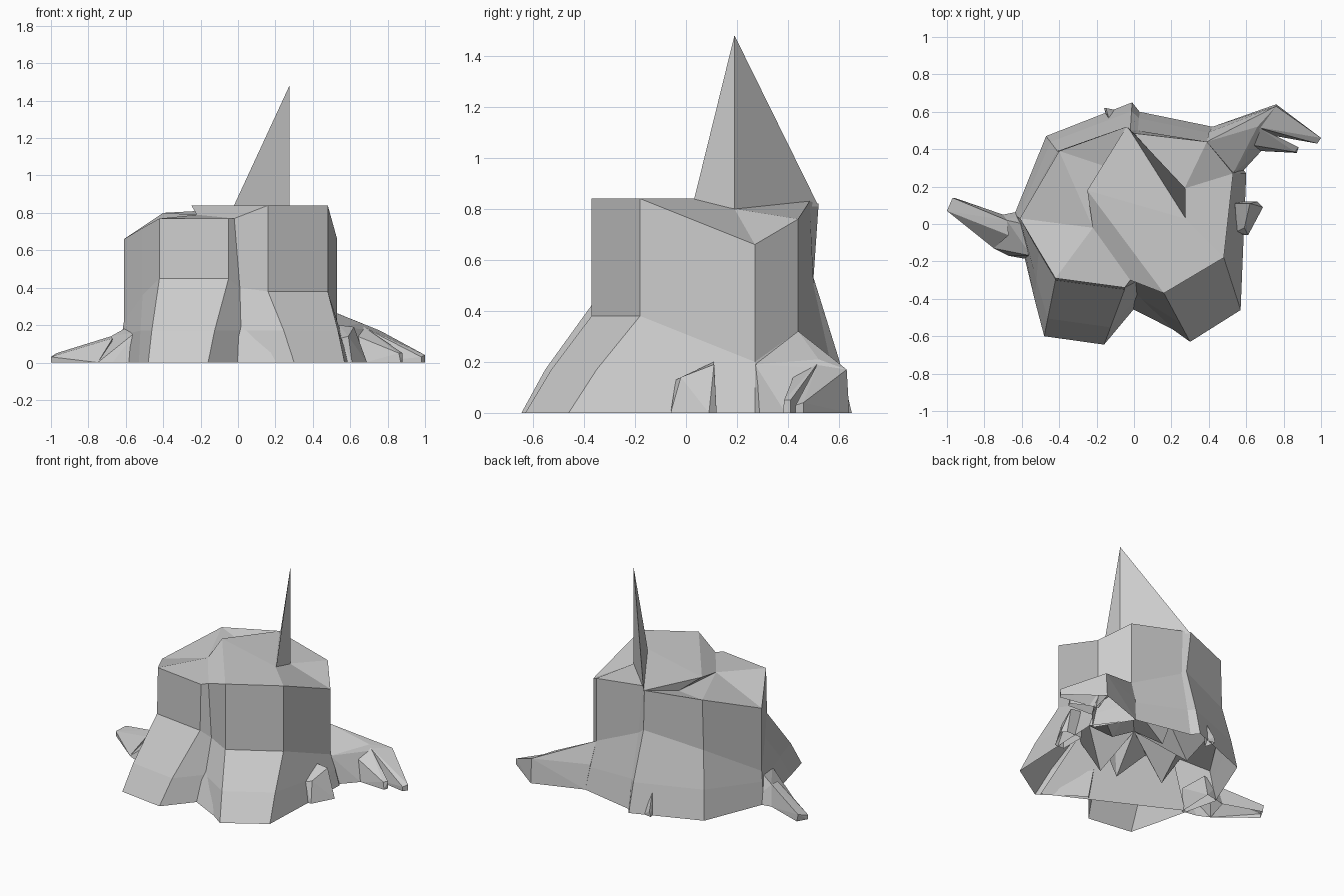
import bpy
import bmesh
from mathutils import Vector

cube = bpy.data.objects.get("Cube")
if cube:
    bpy.data.objects.remove(cube, do_unlink=True)

# One plain material for the whole stump
grey = bpy.data.materials.new("plain_grey")
grey.use_nodes = True
colour = (0.6, 0.6, 0.6, 1)
grey.diffuse_color = colour
grey.node_tree.nodes["Principled BSDF"].inputs["Base Color"].default_value = colour


def finish(name, bm):
    """Turn a bmesh into a flat shaded object."""
    mesh = bpy.data.meshes.new(name)
    bm.to_mesh(mesh)
    bm.free()
    mesh.materials.append(grey)
    obj = bpy.data.objects.new(name, mesh)
    bpy.context.collection.objects.link(obj)
    return obj


def hull(name, *points):
    """Faceted shell wrapped around a few corner points, open on the ground."""
    bm = bmesh.new()
    verts = [bm.verts.new(p) for p in points]
    bmesh.ops.convex_hull(bm, input=verts)
    loose = [v for v in bm.verts if not v.link_faces]
    bmesh.ops.delete(bm, geom=loose, context="VERTS")
    bmesh.ops.dissolve_limit(bm, angle_limit=0.02, verts=bm.verts, edges=bm.edges)
    bmesh.ops.recalc_face_normals(bm, faces=bm.faces)
    soles = [f for f in bm.faces if all(v.co.z < 0.001 for v in f.verts)]
    bmesh.ops.delete(bm, geom=soles, context="FACES")
    return finish(name, bm)


# Trunk columns, anticlockwise from the left: rim, waist, ground, flare height
columns = [
    ((-.61, .03, .66), (-.61, .03, .22), (-.64, .05), .15),
    ((-.51, -.14, .72), (-.51, -.15, .36), (-.53, -.41), .17),
    ((-.42, -.29, .77), (-.42, -.3, .45), (-.48, -.6), .17),
    ((-.05, -.34, .77), (-.05, -.35, .45), (-.16, -.645), .17),
    ((-.02, -.3, .77), (.01, -.31, .4), (.02, -.43), .17),
    ((.16, -.37, .84), (.16, -.37, .38), (.3, -.63), .17),
    ((.48, -.18, .84), (.48, -.18, .38), (.57, -.46), .17),
    ((.53, .27, .66), (.53, .27, .2), (.6, .27), .1),
    ((.39, .44, .76), (.39, .44, .32), (.42, .52), .15),
    ((0, .485, .83), (.02, .5, .5), (.03, .6), .2),
    ((-.04, .52, .82), (-.02, .5, .53), (-.01, .65), .2),
    ((-.4, .39, .8), (-.41, .39, .45), (-.47, .47), .2),
]

bm = bmesh.new()
rim, waist, flare, ground = [], [], [], []
for top, mid, foot, height in columns:
    top, mid, foot = Vector(top), Vector(mid), Vector((*foot, 0))
    # The lower roots bulge slightly before reaching the ground
    bulge = mid.lerp(foot, min(1, 1.1 * (1 - height / mid.z)))
    bulge.z = height
    for ring, point in zip((rim, waist, flare, ground), (top, mid, bulge, foot)):
        ring.append(bm.verts.new(point))

count = len(columns)
for upper, lower in ((rim, waist), (waist, flare), (flare, ground)):
    for i in range(count):
        j = (i + 1) % count
        bm.faces.new((upper[i], upper[j], lower[j], lower[i]))

# Broken top: low left shelf, step, raised right plateau
shelf = bm.verts.new((-.22, -.02, .79))
under = bm.verts.new((-.16, .31, .77))
ledge = bm.verts.new((-.25, .18, .84))
crest = bm.verts.new((.27, .03, .84))
pit = bm.verts.new((.27, .19, .8))
left, left_mid, left_front, notch_a, notch_b, front, right, side, back_side, \
    back, peak, back_left = rim
for face in (
    (left, left_mid, left_front, shelf),
    (left_front, notch_a, notch_b, shelf),
    (left, shelf, back_left),
    (back_left, shelf, under),
    (back_left, under, peak),
    (notch_b, front, ledge, shelf),
    (shelf, ledge, under),
    (under, ledge, peak),
    (ledge, front, right, crest),
    (right, side, pit, crest),
    (side, back_side, pit),
    (pit, back_side, back),
    (pit, back, peak),
    (ledge, crest, peak),
    (crest, pit, peak),
):
    bm.faces.new(face)
bmesh.ops.recalc_face_normals(bm, faces=bm.faces)
finish("trunk", bm)

# Rough rooty underside, hidden inside the open base
bm = bmesh.new()
core = bm.verts.new((0, 0, .3))
outer, inner = [], []
for i, (top, mid, foot, height) in enumerate(columns):
    outer.append(bm.verts.new((mid[0], mid[1], min(mid[2], .35))))
    inner.append(bm.verts.new((mid[0] * .6, mid[1] * .6, .07 if i % 2 else .3)))
for i in range(count):
    j = (i + 1) % count
    bm.faces.new((outer[i], inner[i], inner[j], outer[j]))
    bm.faces.new((inner[i], core, inner[j]))
finish("rough_underside", bm)

# Slanted inner wall behind the front feet
bm = bmesh.new()
bm.faces.new([bm.verts.new(p) for p in
              ((.28, -.6, 0), (-.57, -.17, 0), (-.42, -.12, .35), (.18, -.33, .35))])
finish("inner_wall", bm)

# Tall splinter left standing on the break
hull("splinter", (-.035, .52, .81), (.275, .03, .83), (.275, .19, .8), (.275, .19, 1.48))

# Forked root at the back on the left side of the stump
hull("forked_root", (.39, .44, .32), (.53, .27, .19), (.57, .27, 0), (.42, .52, 0),
     (.4, .49, .17), (.76, .63, .17), (.76, .64, 0), (.66, .52, .21),
     (.68, .39, 0), (.64, .42, .14), (.72, .48, 0))
hull("outer_toe", (.76, .63, .17), (.76, .64, 0), (.65, .52, .2), (.7, .48, 0),
     (.8, .48, 0), (1, .46, .04), (1, .46, 0), (.98, .43, 0), (.98, .43, .03))
hull("inner_toe", (.66, .52, .2), (.64, .42, .14), (.68, .39, 0), (.74, .48, 0),
     (.88, .41, .05), (.88, .41, 0), (.87, .38, 0), (.86, .385, .05))

# Long root on the right side of the stump
hull("long_root_base", (-.59, 0, .19), (-.55, -.17, .16), (-.56, -.19, 0),
     (-.67, -.17, 0), (-.75, -.13, 0), (-.68, .02, .14), (-.7, .05, 0), (-.55, .08, 0))
hull("long_root_tip", (-.68, .02, .14), (-.67, -.06, .13), (-.75, -.13, 0),
     (-.7, .05, 0), (-.97, .14, .05), (-.96, .14, 0), (-1, .07, .03), (-1, .07, 0))

# Small stubs on the left side and at the back
hull("side_stub", (.54, .11, .2), (.62, .11, .19), (.59, -.02, .14), (.55, -.04, .13),
     (.69, .09, 0), (.61, -.06, 0), (.66, .12, 0), (.54, -.06, 0), (.54, .12, 0))
hull("back_stub", (-.13, .55, .18), (-.16, .62, 0), (-.15, .62, .04),
     (-.1, .58, .08), (-.1, .61, 0), (-.14, .54, 0))
